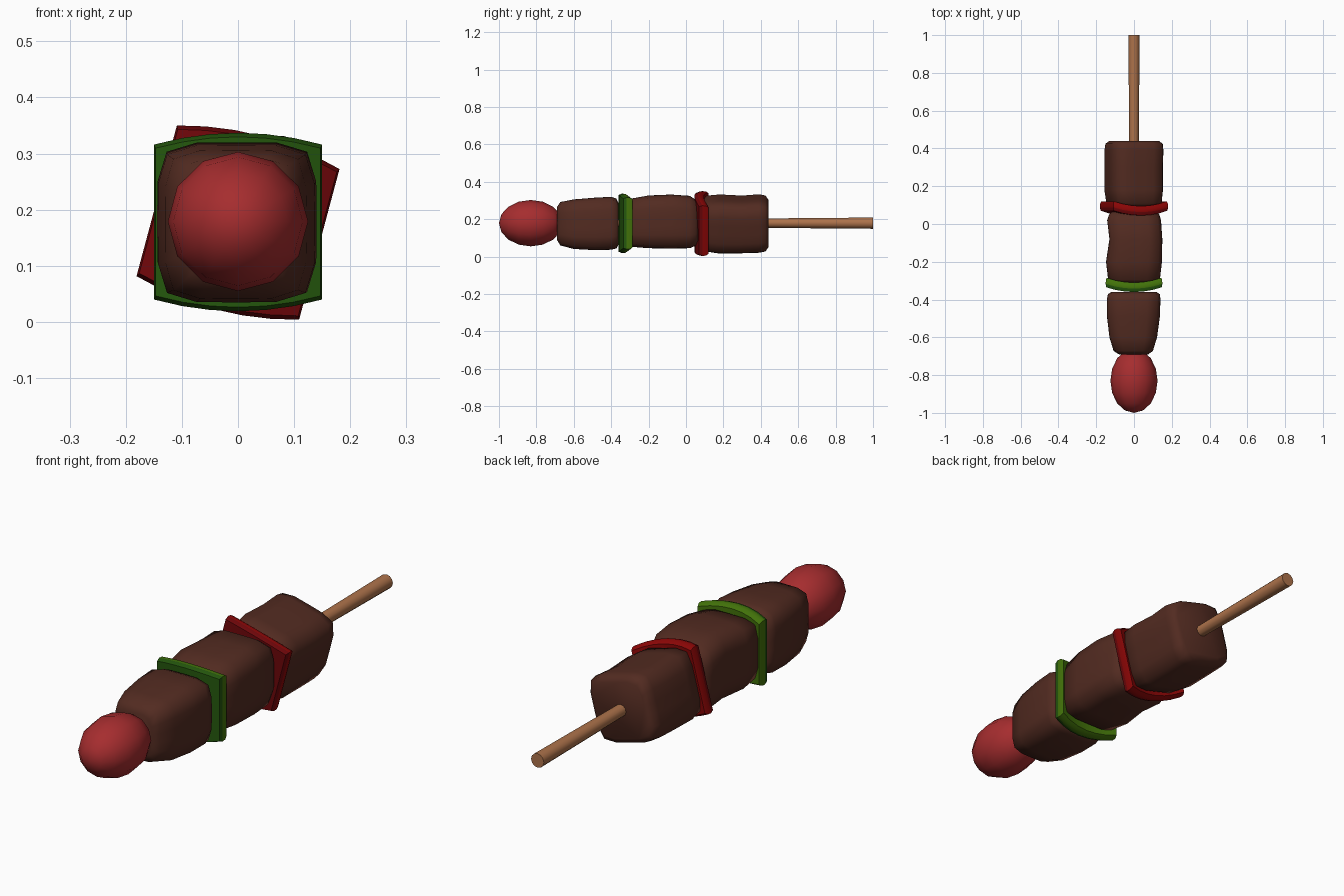
import bpy, bmesh, math
from mathutils import Matrix

if "Cube" in bpy.data.objects:
    bpy.data.objects.remove(bpy.data.objects["Cube"])


def mat(name, r, g, b):
    m = bpy.data.materials.new(name)
    m.diffuse_color = (r, g, b, 1)
    m.use_nodes = True
    m.node_tree.nodes["Principled BSDF"].inputs["Base Color"].default_value = m.diffuse_color
    return m


MEAT = mat("grilled_meat", 0.085, 0.024, 0.015)
TOMATO = mat("tomato_red", 0.38, 0.026, 0.028)
WOOD = mat("skewer_wood", 0.42, 0.17, 0.07)
GREEN_SKIN = mat("green_pepper_skin", 0.018, 0.095, 0.004)
GREEN_FLESH = mat("green_pepper_flesh", 0.055, 0.17, 0.003)
RED_SKIN = mat("red_pepper_skin", 0.16, 0.002, 0.003)
RED_FLESH = mat("red_pepper_flesh", 0.27, 0.002, 0.002)


def finish(bm, name, mats, angle):
    bmesh.ops.recalc_face_normals(bm, faces=bm.faces[:])
    me = bpy.data.meshes.new(name)
    bm.to_mesh(me)
    bm.free()
    for m in mats:
        me.materials.append(m)
    ob = bpy.data.objects.new(name, me)
    bpy.context.collection.objects.link(ob)
    bpy.context.view_layer.objects.active = ob
    ob.select_set(True)
    bpy.ops.object.shade_smooth_by_angle(angle=math.radians(angle))
    ob.select_set(False)
    return ob


def spin(bm, cz, turn):
    """Turn a part about the skewer axis and lift it to height cz."""
    bmesh.ops.transform(bm, verts=bm.verts[:], matrix=Matrix.Translation((0, 0, cz))
                        @ Matrix.Rotation(math.radians(turn), 4, 'Y'))


def meat(name, sections, cz=0, turn=0):
    """Loft rounded-square sections (y, x min, x max, z min, z max)."""
    bm = bmesh.new()
    rings = []
    n = 20
    for y, x0, x1, z0, z1 in sections:
        ring = []
        for i in range(n):
            a = 2 * math.pi * (i + 0.5) / n
            c, s = math.cos(a), math.sin(a)
            k = (abs(c) ** 5.5 + abs(s) ** 5.5) ** (-1 / 5.5)
            ring.append(bm.verts.new(((x0 + x1) / 2 + c * k * (x1 - x0) / 2, y,
                                      (z0 + z1) / 2 + s * k * (z1 - z0) / 2)))
        rings.append(ring)
    for a, b in zip(rings, rings[1:]):
        for i in range(n):
            j = (i + 1) % n
            bm.faces.new((a[i], a[j], b[j], b[i]))
    bm.faces.new(rings[0])
    bm.faces.new(rings[-1])
    spin(bm, cz, turn)
    return finish(bm, name, [MEAT], 60)


def pepper(name, y, hw, hz, bulge, cz, turn, mats):
    """Square slice bowed across its width; skin on the front half, flesh behind."""
    bm = bmesh.new()
    n = 6
    profile = [(0, 0.955), (0.018, 1), (0.036, 0.99), (0.05, 0.93)]
    m = len(profile)
    rings = []
    for i in range(n + 1):
        t = 2 * i / n - 1
        h = hz + bulge * (1 - t * t)
        yf = y + 0.025 * t * t
        pts = [(d, s, 1) for d, s in profile] + [(d, s, -1) for d, s in reversed(profile)]
        rings.append([bm.verts.new((t * hw * (1 - (1 - s) * 0.5), yf + d, sg * h * s))
                      for d, s, sg in pts])
    skin = (0, 2 * m - 2, 2 * m - 1)
    for a, b in zip(rings, rings[1:]):
        for k in range(2 * m):
            j = (k + 1) % (2 * m)
            f = bm.faces.new((a[k], a[j], b[j], b[k]))
            f.material_index = 0 if k in skin else 1
    for r in (rings[0], rings[-1]):
        for k in range(m - 1):
            f = bm.faces.new((r[k], r[k + 1], r[2 * m - 2 - k], r[2 * m - 1 - k]))
            f.material_index = 0 if k == 0 else 1
    spin(bm, cz, turn)
    return finish(bm, name, mats, 50)


# Meat chunks, front to back
meat("meat_front", [
    (-0.69, -0.08, 0.075, 0.09, 0.265), (-0.672, -0.108, 0.10, 0.06, 0.292),
    (-0.60, -0.13, 0.122, 0.041, 0.306), (-0.49, -0.143, 0.137, 0.035, 0.315),
    (-0.40, -0.144, 0.14, 0.037, 0.32), (-0.372, -0.138, 0.137, 0.044, 0.31),
    (-0.36, -0.12, 0.12, 0.065, 0.285)])
meat("meat_middle", [
    (-0.315, -0.115, 0.115, 0.075, 0.285), (-0.295, -0.137, 0.137, 0.053, 0.31),
    (-0.20, -0.148, 0.148, 0.045, 0.327), (-0.08, -0.13, 0.15, 0.044, 0.332),
    (0.02, -0.142, 0.143, 0.045, 0.325), (0.05, -0.132, 0.134, 0.058, 0.305),
    (0.07, -0.11, 0.11, 0.08, 0.28)])
meat("meat_back", [
    (0.085, -0.11, 0.11, -0.11, 0.11), (0.11, -0.133, 0.133, -0.137, 0.138),
    (0.18, -0.143, 0.140, -0.147, 0.143), (0.30, -0.142, 0.141, -0.145, 0.137),
    (0.39, -0.143, 0.142, -0.142, 0.144), (0.425, -0.139, 0.139, -0.135, 0.138),
    (0.44, -0.12, 0.12, -0.115, 0.118)], 0.176, 15)

# Pepper slices
pepper("green_pepper_slice", -0.36, 0.15, 0.138, 0.021, 0.178, 0, [GREEN_SKIN, GREEN_FLESH])
pepper("red_pepper_slice", 0.045, 0.15, 0.139, 0.021, 0.177, 15, [RED_SKIN, RED_FLESH])

# Cherry tomato at the tip
bm = bmesh.new()
bmesh.ops.create_uvsphere(bm, u_segments=12, v_segments=8, radius=1)
bmesh.ops.transform(bm, verts=bm.verts[:], matrix=Matrix.Translation((0, -0.83, 0.179))
                    @ Matrix.Diagonal((0.125, 0.17, 0.124, 1)) @ Matrix.Rotation(math.pi / 2, 4, 'X'))
finish(bm, "tomato", [TOMATO], 60)

# Wooden skewer, thicker at the handle end
bm = bmesh.new()
bmesh.ops.create_cone(bm, cap_ends=True, segments=12, radius1=0.030, radius2=0.015, depth=1.8)
bmesh.ops.transform(bm, verts=bm.verts[:], matrix=Matrix.Translation((0, 0.1, 0.179))
                    @ Matrix.Rotation(math.pi / 2, 4, 'X'))
finish(bm, "skewer", [WOOD], 40)
